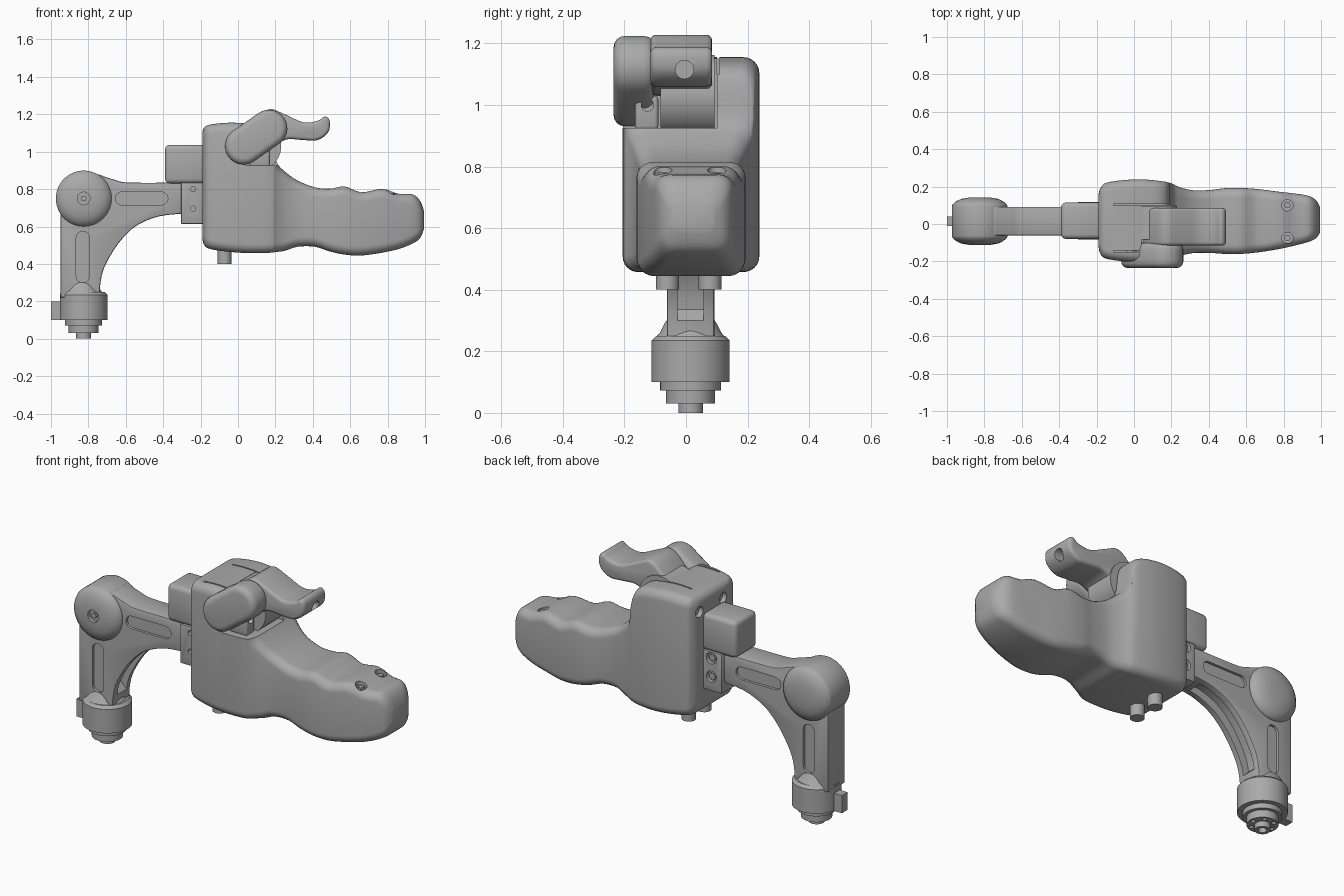
import bpy, bmesh, math
from mathutils import Vector, Matrix

cube = bpy.data.objects.get("Cube")
if cube:
    bpy.data.objects.remove(cube, do_unlink=True)

grey = bpy.data.materials.new("neutral_grey")
grey.use_nodes = True
tone = (0.4, 0.4, 0.4, 1)
grey.diffuse_color = tone
grey.node_tree.nodes["Principled BSDF"].inputs["Base Color"].default_value = tone

MID = 0.015  # centre plane of the arm
AXIS = {"x": Matrix.Rotation(math.pi / 2, 4, "Y"),
        "y": Matrix.Rotation(-math.pi / 2, 4, "X"),
        "z": Matrix.Identity(4)}


def make(name, bm):
    """Turn a bmesh into an object with the shared material."""
    bmesh.ops.recalc_face_normals(bm, faces=bm.faces)
    mesh = bpy.data.meshes.new(name)
    bm.to_mesh(mesh)
    bm.free()
    mesh.materials.append(grey)
    obj = bpy.data.objects.new(name, mesh)
    bpy.context.collection.objects.link(obj)
    return obj


def activate(obj):
    bpy.ops.object.select_all(action="DESELECT")
    obj.select_set(True)
    bpy.context.view_layer.objects.active = obj


def round_edges(obj, width, segments=3):
    mod = obj.modifiers.new("round", "BEVEL")
    mod.width, mod.segments = width, segments
    mod.limit_method, mod.angle_limit = "ANGLE", math.radians(40)
    activate(obj)
    bpy.ops.object.modifier_apply(modifier=mod.name)
    return obj


def cut(obj, cutters):
    """Subtract each cutter, then delete it."""
    activate(obj)
    for cutter in cutters:
        cutter.hide_render = True
        mod = obj.modifiers.new("cut", "BOOLEAN")
        mod.operation, mod.solver, mod.object = "DIFFERENCE", "EXACT", cutter
        bpy.ops.object.modifier_apply(modifier=mod.name)
        bpy.data.objects.remove(cutter, do_unlink=True)
    return obj


def box(name, x, y, z):
    bm = bmesh.new()
    bmesh.ops.create_cube(bm, size=1)
    for v in bm.verts:
        v.co = [lo + (hi - lo) * (c + 0.5) for c, (lo, hi) in zip(v.co, (x, y, z))]
    return make(name, bm)


def lathe(name, profile, at, axis="z", sides=48):
    """Revolve (radius, height) pairs about an axis and cap both ends."""
    bm = bmesh.new()
    move = Matrix.Translation(at) @ AXIS[axis]
    turn = [2 * math.pi * i / sides for i in range(sides)]
    rings = [[bm.verts.new(move @ Vector((r * math.cos(a), r * math.sin(a), h)))
              for a in turn] for r, h in profile]
    skin(bm, rings)
    return make(name, bm)


def rod(name, r, at, length, axis, sides=24):
    return lathe(name, [(r, -length / 2), (r, length / 2)], at, axis, sides)


def skin(bm, rings):
    n = len(rings[0])
    for a, b in zip(rings, rings[1:]):
        for i in range(n):
            bm.faces.new((a[i], a[(i + 1) % n], b[(i + 1) % n], b[i]))
    bm.faces.new(rings[0])
    bm.faces.new(rings[-1])


def spline(points, steps=4, closed=False):
    """Sample a smooth curve through points of any dimension."""
    pts = [Vector(p) for p in points]
    n, out = len(pts), []
    pick = (lambda i: pts[i % n]) if closed else (lambda i: pts[max(0, min(n - 1, i))])
    for i in range(n if closed else n - 1):
        a, b, c, d = (pick(i + k) for k in (-1, 0, 1, 2))
        for s in range(steps):
            t = s / steps
            out.append(b + (c - a) * (t / 2) + (a * 2 - b * 5 + c * 4 - d) * (t * t / 2)
                       + (b * 3 - a - c * 3 + d) * (t ** 3 / 2))
    return out if closed else out + [pts[-1]]


def slab(name, outline, y0, y1):
    """Extrude an x-z outline between two depths."""
    bm = bmesh.new()
    skin(bm, [[bm.verts.new((p[0], y, p[1])) for p in outline] for y in (y0, y1)])
    return make(name, bm)


def stadium(name, a, b, r, y0, y1, sides=14):
    """Extrude a capsule shape running from a to b."""
    a, b = Vector(a), Vector(b)
    base = math.atan2(b.y - a.y, b.x - a.x) - math.pi / 2
    pts = []
    for centre, start in ((b, base), (a, base + math.pi)):
        for i in range(sides + 1):
            t = start + math.pi * i / sides
            pts.append(centre + Vector((math.cos(t), math.sin(t))) * r)
    return slab(name, pts, y0, y1)


# Grip body: rounded sections along x, each (x, bottom, top, front, back)
stations = [(-.19, .53, 1.11, -.12, .16), (-.18, .5, 1.13, -.16, .19),
            (-.15, .48, 1.145, -.185, .22), (-.05, .465, 1.155, -.2, .235),
            (.05, .458, 1.15, -.205, .238), (.14, .458, 1.13, -.205, .23),
            (.185, .461, 1.08, -.2, .222), (.205, .464, .95, -.19, .215),
            (.25, .47, .895, -.17, .195), (.32, .492, .845, -.155, .18),
            (.41, .492, .81, -.155, .182), (.49, .467, .802, -.16, .192),
            (.57, .45, .814, -.16, .193), (.66, .445, .783, -.152, .187),
            (.77, .46, .801, -.135, .173), (.86, .48, .775, -.115, .163),
            (.935, .51, .772, -.095, .15), (.975, .54, .735, -.075, .125),
            (.995, .59, .68, -.045, .09)]
bm = bmesh.new()
rings = []
for x, bottom, top, front, back in spline(stations):
    r = min(.05, (top - bottom) * .3)
    ring = []
    corners = ((back - r, top - r), (front + r, top - r),
               (front + r, bottom + r), (back - r, bottom + r))
    for k, (cy, cz) in enumerate(corners):
        for i in range(7):
            t = math.pi / 2 * (k + i / 6)
            ring.append(bm.verts.new((x, cy + r * math.cos(t), cz + r * math.sin(t))))
    rings.append(ring)
skin(bm, rings)
grip = make("grip_body", bm)
cut(grip, [box("lever_pocket", (.04, .5), (-.4, .1), (.925, 1.4)),
           box("top_groove_back", (-.11, .3), (.1, .108), (1.1, 1.3)),
           box("top_groove_front", (-.11, .3), (-.15, -.142), (1.1, 1.3))]
    + [rod("grip_hole", .03, (.82, y, .82), .12, "z") for y in (-.075, .1)]
    + [rod("head_hole", .03, (-.19, y, 1.06), .05, "x") for y in (-.06, .15)])
for y in (-.075, .1):
    rod("grip_screw", .018, (.82, y, .765), .03, "z", 6)
for y in (-.06, .078):
    rod("bottom_pin", .037, (-.072, y, .45), .1, "z")

# Thumb lever, its hub and the side knob
rod("lever_hub", .133, (.098, .005, 1.03), .175, "y", 48)
lever_outline = spline([(.05, 1.1), (.1, 1.18), (.17, 1.228), (.25, 1.2), (.35, 1.157),
                        (.425, 1.165), (.465, 1.188), (.49, 1.165), (.483, 1.105),
                        (.425, 1.062), (.34, 1.063), (.26, 1.066), (.16, 1.03)], 4, True)
lever = round_edges(slab("thumb_lever", lever_outline, -.115, .085), .018)
cut(lever, [rod("lever_hole", .03, (.47, -.005, 1.115), .12, "x")])
round_edges(stadium("side_knob", (.03, 1.03), (.165, 1.125), .099, -.235, -.1), .035, 4)
stop = round_edges(box("lever_stop", (.06, .17), (-.165, -.09), (.92, 1.03)), .012)
cut(stop, [rod("stop_hole", .02, (.17, -.125, 1.0), .05, "x")])

# Mounting block and clamp behind the grip
block = round_edges(box("mount_block", (-.39, -.17), (-.08, .115), (.83, 1.037)), .025)
clamp = round_edges(box("arm_clamp", (-.305, -.17), (-.082, .117), (.613, .835)), .008, 2)
for z in (.695, .8):
    cut(clamp, [rod("front_hole", .014, (-.24, -.08, z), .06, "y"),
                rod("back_hole", .032, (-.24, .115, z), .04, "y")])
    rod("clamp_screw", .02, (-.24, .1, z), .02, "y", 6)

# Curved elbow arm with recessed slots and an inner channel
curve = spline([(-.74, .22), (-.735, .3), (-.715, .38), (-.66, .48),
                (-.6, .555), (-.53, .612), (-.42, .655), (-.28, .67)])
top_edge = spline([(-.28, .835), (-.58, .835), (-.66, .85), (-.75, .88)])
arm = slab("elbow_arm", curve + top_edge + [Vector((-.95, .75)), Vector((-.95, .22))],
           MID - .077, MID + .077)
round_edges(arm, .008, 2)
inset = Vector((-.035, .035))
channel = [p + inset for p in curve[4:-3]] + [p - inset for p in reversed(curve[4:-3])]
cutters = [slab("inner_channel", channel, MID - .042, MID + .042)]
for side in (-1, 1):
    depth = sorted((MID + side * .062, MID + side * .1))
    cutters += [stadium("slot_low", (-.83, .335), (-.83, .54), .035, *depth),
                stadium("slot_high", (-.62, .75), (-.41, .75), .035, *depth)]
cut(arm, cutters)

# Elbow disc with domed caps and a front recess
half = [(.149, .08), (.145, .09), (.125, .107), (.1, .119), (.06, .126), (.02, .128)]
elbow = lathe("elbow_disc", [(r, -h) for r, h in reversed(half)] + half,
              (-.825, MID, .75), "y", 64)
cut(elbow, [rod("elbow_recess", .034, (-.825, MID - .128, .75), .04, "y")])
rod("elbow_screw", .016, (-.825, MID - .112, .75), .02, "y", 6)

# Stepped base coupling, with side tab and underside holes
base = lathe("base_coupling", [(.04, 0), (.04, .03), (.08, .03), (.08, .072), (.099, .072),
                               (.099, .1), (.127, .1), (.127, .235), (.112, .25)],
             (-.825, MID, 0), sides=64)
cut(base, [rod("base_bore", .022, (-.825, MID, 0), .06, "z")]
    + [rod("base_hole", .011, (-.825 + .06 * math.cos(i * math.pi / 3),
                               MID + .06 * math.sin(i * math.pi / 3), .03), .03, "z", 12)
       for i in range(6)])
lathe("arm_foot", [(.118, .24), (.1, .26), (.085, .29), (.078, .3)], (-.835, MID, 0))
box("side_tab", (-1, -.93), (-.01, .04), (.1, .2))

# Smooth shading that keeps sharp edges
for obj in list(bpy.context.scene.objects):
    if obj.type == "MESH":
        activate(obj)
        bpy.ops.object.shade_smooth_by_angle(angle=math.radians(35))
